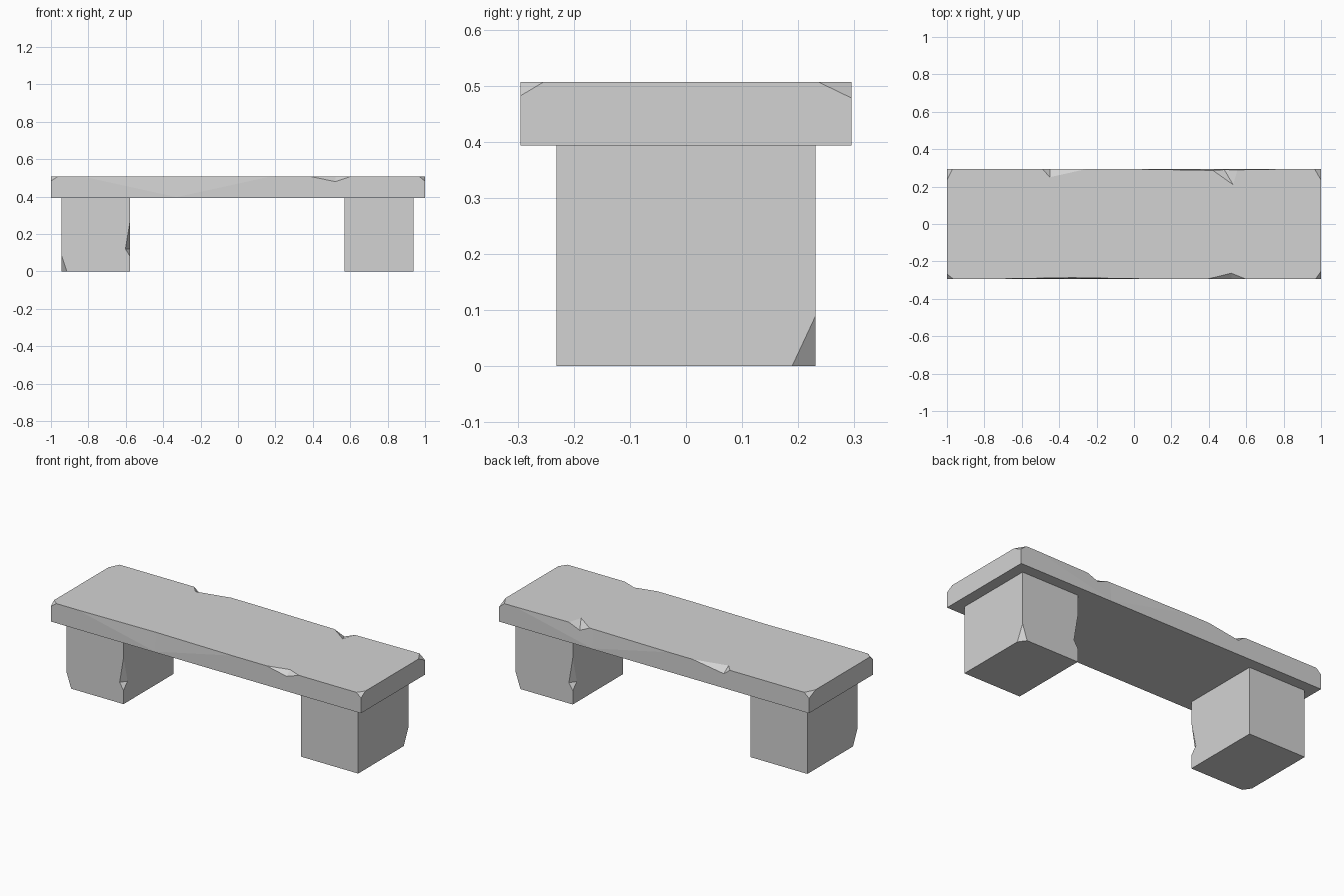
import bpy
import bmesh
import math
from mathutils import Vector

old = bpy.data.objects.get("Cube")
if old:
    bpy.data.objects.remove(old, do_unlink=True)

stone = bpy.data.materials.new("grey stone")
stone.use_nodes = True
grey = (0.65, 0.65, 0.65, 1)
stone.diffuse_color = grey
bsdf = next(n for n in stone.node_tree.nodes if n.type == 'BSDF_PRINCIPLED')
bsdf.inputs["Base Color"].default_value = grey


def add_object(name, bm):
    bmesh.ops.recalc_face_normals(bm, faces=bm.faces)
    mesh = bpy.data.meshes.new(name)
    bm.to_mesh(mesh)
    bm.free()
    mesh.materials.append(stone)
    obj = bpy.data.objects.new(name, mesh)
    bpy.context.collection.objects.link(obj)
    return obj


def block(name, low, high):
    bm = bmesh.new()
    bmesh.ops.create_cube(bm, size=1)
    low, high = Vector(low), Vector(high)
    for v in bm.verts:
        v.co = (low + high) / 2 + v.co * (high - low)
    return add_object(name, bm)


def chip(obj, inner, outer):
    """Knock out a tetrahedron, grown outward about its inner points."""
    points = [Vector(p) for p in inner + outer]
    middle = sum(points[:len(inner)], Vector()) / len(inner)
    bm = bmesh.new()
    verts = [bm.verts.new(middle + (p - middle) * 1.5) for p in points]
    for skip in verts:
        bm.faces.new([v for v in verts if v is not skip])
    cutter = add_object("chip_cutter", bm)
    cutter.hide_render = True
    mod = obj.modifiers.new("chip", 'BOOLEAN')
    mod.operation = 'DIFFERENCE'
    mod.solver = 'EXACT'
    mod.object = cutter
    graph = bpy.context.evaluated_depsgraph_get()
    mesh = bpy.data.meshes.new_from_object(obj.evaluated_get(graph))
    obj.modifiers.clear()
    obj.data = mesh
    bpy.data.objects.remove(cutter, do_unlink=True)


def corner_chip(obj, corner, cut):
    """Slice off a corner; cut is the signed length along each axis."""
    c = Vector(corner)
    ends = [c + Vector([cut[i] if i == j else 0 for j in range(3)]) for i in range(3)]
    chip(obj, ends, [c])


# Seat slab with worn corners
Y, BOTTOM, TOP = 0.295, 0.393, 0.507
seat = block("seat", (-1, -Y, BOTTOM), (1, Y, TOP))
for sx, sy, cx, cy, cz in [(1, -1, 0.03, 0.042, 0.025), (1, 1, 0.035, 0.06, 0.029),
                           (-1, 1, 0.03, 0.06, 0.028), (-1, -1, 0.035, 0.028, 0.024)]:
    corner_chip(seat, (sx, sy * Y, TOP), (-sx * cx, -sy * cy, -cz))

# Notches and long shallow dents on the top edges:
# side, start x, end x, x on side face, x on top, depth inward, depth down
notches = [(-1, 0.39, 0.6, 0.52, 0.52, 0.032, 0.027),
           (1, -0.49, -0.25, -0.45, -0.45, 0.045, 0.03),
           (1, 0.41, 0.555, 0.48, 0.53, 0.085, 0.03),
           (-1, -0.83, 0.17, -0.33, -0.33, 0.008, 0.11),
           (1, -0.1, 0.9, 0.4, 0.4, 0.008, 0.11)]
for side, a, b, face_x, top_x, deep, down in notches:
    y = side * Y
    chip(seat, [(face_x, y, TOP - down), (top_x, y - side * deep, TOP)],
         [(a, y, TOP), (b, y, TOP)])

# Legs: the same chipped block, turned half round for the other end
W, D = 0.184, 0.231
for name, x, turn in [("right_leg", -0.761, 0), ("left_leg", 0.753, math.pi)]:
    leg = block(name, (-W, -D, 0), (W, D, BOTTOM))
    corner_chip(leg, (-W, -D, 0), (0.03, 0.042, 0.09))
    chip(leg, [(W - 0.025, -D, 0.12), (W, -D + 0.037, 0.12)],
         [(W, -D, 0.08), (W, -D, 0.27)])
    leg.location.x = x
    leg.rotation_euler.z = turn
